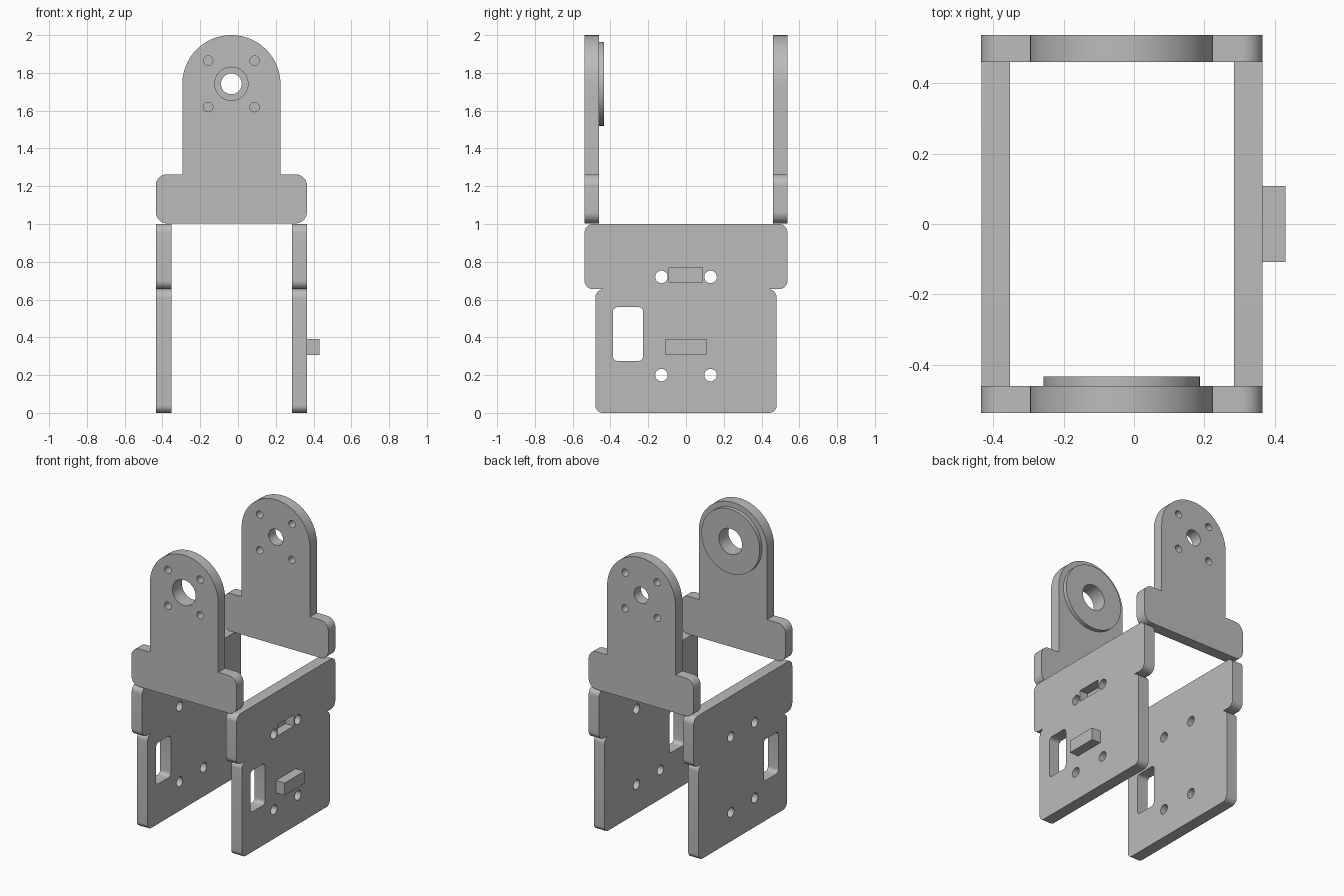
import bpy, math
from mathutils import Matrix, Vector

cube = bpy.data.objects.get("Cube")
if cube:
    bpy.data.objects.remove(cube)

grey = bpy.data.materials.new("plain grey")
grey.use_nodes = True
colour = (0.5, 0.5, 0.5, 1)
grey.diffuse_color = colour
grey.node_tree.nodes["Principled BSDF"].inputs["Base Color"].default_value = colour

# Drawing planes: columns are local right, up and thickness directions
SIDE = Matrix(((0, 0, 1), (1, 0, 0), (0, 1, 0)))
FRONT = Matrix(((1, 0, 0), (0, 0, -1), (0, 1, 0)))
CX = -0.035


def fillet(corners, steps=12):
    """Closed outline of square corners (u, v, radius), each rounded."""
    pts = []
    for i, (u, v, r) in enumerate(corners):
        p = Vector((u, v))
        if r == 0:
            arc = [p]
        else:
            a = (Vector(corners[i - 1][:2]) - p).normalized()
            b = (Vector(corners[(i + 1) % len(corners)][:2]) - p).normalized()
            c = p + r * (a + b)
            angles = [math.pi / 2 * k / steps for k in range(steps + 1)]
            arc = [c - r * (b * math.cos(t) + a * math.sin(t)) for t in angles]
        for q in arc:
            if not pts or (q - pts[-1]).length > 1e-4:
                pts.append(q)
    return pts


def rect(u0, u1, v0, v1, r=0):
    return fillet([(u0, v0, r), (u0, v1, r), (u1, v1, r), (u1, v0, r)], 6)


def circle(u, v, r, n=48):
    return [Vector((u + r * math.cos(math.tau * k / n),
                    v + r * math.sin(math.tau * k / n))) for k in range(n)]


def mirrored(half, middle):
    return half + [(2 * middle - u, v, r) for u, v, r in reversed(half)]


def plate(name, plane, loops, lo, hi):
    """Extrude an outline with holes between lo and hi across the plane."""
    curve = bpy.data.curves.new(name, "CURVE")
    curve.dimensions = "2D"
    curve.fill_mode = "BOTH"
    curve.extrude = (hi - lo) / 2
    for loop in loops:
        spline = curve.splines.new("POLY")
        spline.points.add(len(loop) - 1)
        for point, q in zip(spline.points, loop):
            point.co = (q.x, q.y, 0, 1)
        spline.use_cyclic_u = True
    ob = bpy.data.objects.new(name, curve)
    bpy.context.collection.objects.link(ob)
    bpy.ops.object.select_all(action="DESELECT")
    ob.select_set(True)
    bpy.context.view_layer.objects.active = ob
    bpy.ops.object.convert(target="MESH")
    ob = bpy.context.view_layer.objects.active
    normal = plane @ Vector((0, 0, 1))
    middle = normal * (sum(normal) * (lo + hi) / 2)
    ob.data.transform(Matrix.Translation(middle) @ plane.to_4x4())
    bpy.ops.object.mode_set(mode="EDIT")
    bpy.ops.mesh.select_all(action="SELECT")
    bpy.ops.mesh.remove_doubles(threshold=1e-5)
    bpy.ops.mesh.normals_make_consistent(inside=False)
    bpy.ops.object.mode_set(mode="OBJECT")
    ob.data.materials.clear()
    ob.data.materials.append(grey)
    bpy.ops.object.shade_smooth_by_angle(angle=math.radians(30))
    return ob


# Side plates with screw holes and a window
side = fillet(mirrored([(-0.48, 0, 0.04), (-0.48, 0.655, 0.045), (-0.435, 0.655, 0),
                        (-0.537, 0.655, 0.045), (-0.537, 1, 0.045)], 0))
side_holes = [circle(y, z, 0.033, 32) for y in (-0.13, 0.13) for z in (0.2, 0.72)]
window = rect(-0.387, -0.227, 0.275, 0.56, 0.025)
slot = rect(-0.09, 0.087, 0.693, 0.77)
plate("right_side_plate", SIDE, [side, window] + side_holes, -0.433, -0.353)
plate("left_side_plate", SIDE, [side, window, slot] + side_holes, 0.285, 0.365)

# Shallow slot floor and protruding tab on the left plate
plate("slot_floor", SIDE, [slot], 0.285, 0.302)
plate("tab", SIDE, [rect(-0.108, 0.108, 0.307, 0.392)], 0.365, 0.431)

# Domed end plates
dome = fillet(mirrored([(CX - 0.4, 1.003, 0.06), (CX - 0.4, 1.263, 0.06),
                        (CX - 0.26, 1.263, 0), (CX - 0.26, 2, 0.26)], CX), 20)
end_holes = [circle(CX + u, 1.742 + v, 0.025, 24)
             for u in (-0.123, 0.123) for v in (-0.123, 0.123)]
plate("back_plate", FRONT, [dome, circle(CX, 1.742, 0.055)] + end_holes, 0.461, 0.537)
bore = circle(CX, 1.742, 0.088)
plate("front_plate", FRONT, [dome, bore] + end_holes, -0.537, -0.461)

# Raised disc on the inner face of the front plate
plate("bearing_disc", FRONT, [circle(CX, 1.742, 0.222, 96), bore], -0.461, -0.434)
